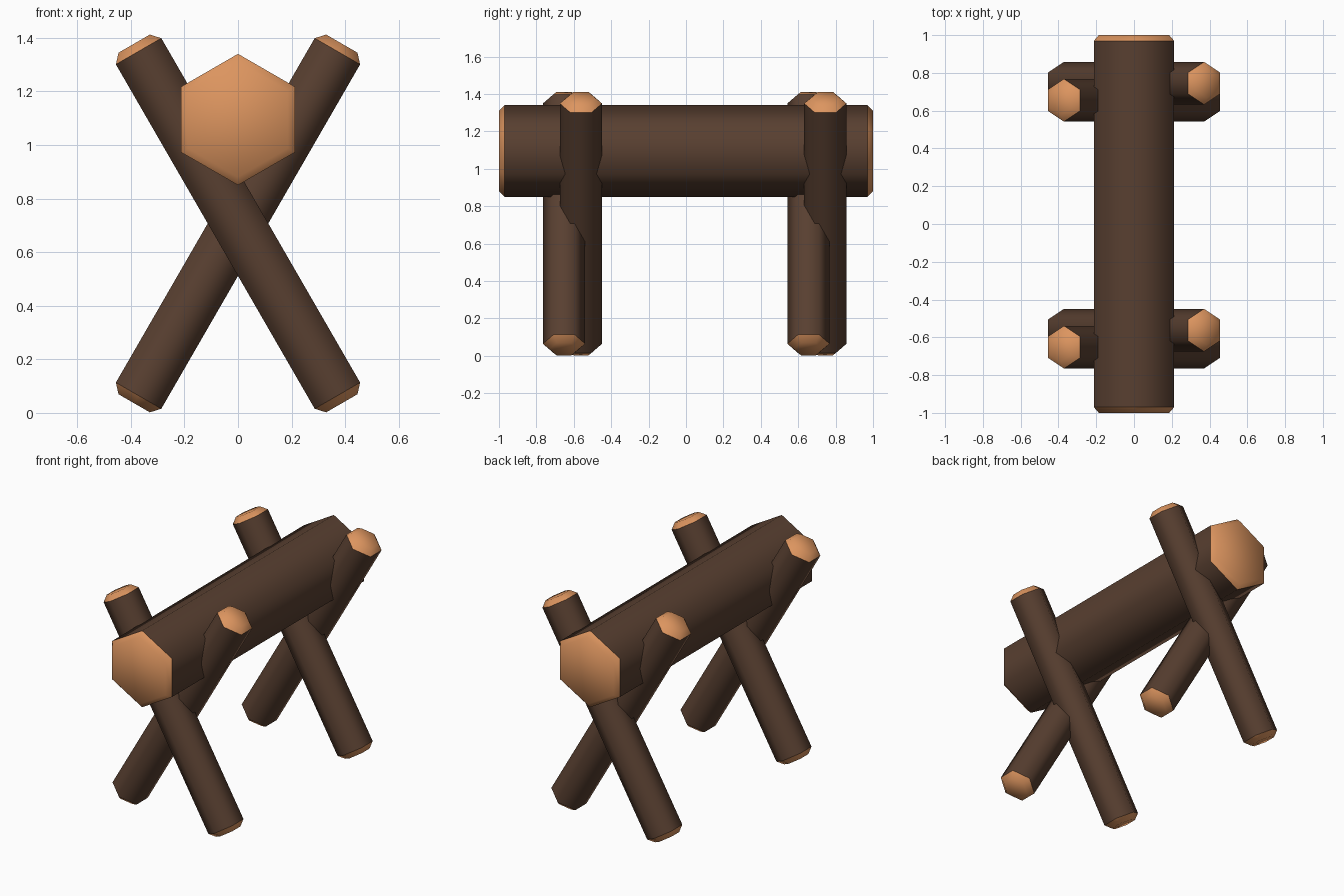
import bpy
import bmesh
import math

if "Cube" in bpy.data.objects:
    bpy.data.objects.remove(bpy.data.objects["Cube"])


def make_material(name, rgb):
    mat = bpy.data.materials.new(name)
    mat.use_nodes = True
    color = (*rgb, 1)
    mat.diffuse_color = color
    mat.node_tree.nodes["Principled BSDF"].inputs["Base Color"].default_value = color
    return mat


bark = make_material("dark bark", (0.098, 0.05, 0.03))
cut_wood = make_material("cut wood", (0.72, 0.3, 0.115))

SIDES = 6


def make_log(name, radius, end_radius, length, chamfer, location, rotation):
    """Six-sided log along local z with chamfered, pale cut ends."""
    half = length / 2
    profile = [(end_radius, -half), (radius, chamfer - half),
               (radius, half - chamfer), (end_radius, half)]
    bm = bmesh.new()
    rings = []
    for r, z in profile:
        angles = [math.pi / 2 + math.tau * i / SIDES for i in range(SIDES)]
        rings.append([bm.verts.new((r * math.cos(a), r * math.sin(a), z)) for a in angles])
    for level, (low, high) in enumerate(zip(rings, rings[1:])):
        for i in range(SIDES):
            j = (i + 1) % SIDES
            face = bm.faces.new((low[i], low[j], high[j], high[i]))
            face.material_index = 0 if level == 1 else 1
    bm.faces.new(rings[0][::-1]).material_index = 1
    bm.faces.new(rings[-1]).material_index = 1

    # Soft shading, kept crisp where bark meets cut wood
    for face in bm.faces:
        face.smooth = True
    for edge in bm.edges:
        first, second = edge.link_faces
        edge.smooth = first.material_index == second.material_index

    mesh = bpy.data.meshes.new(name)
    bm.to_mesh(mesh)
    bm.free()
    mesh.materials.append(bark)
    mesh.materials.append(cut_wood)
    obj = bpy.data.objects.new(name, mesh)
    obj.location = location
    obj.rotation_euler = rotation
    bpy.context.collection.objects.link(obj)
    return obj


# Heavy horizontal log
make_log("main_log", 0.245, 0.215, 2.0, 0.03, (0, 0, 1.095), (math.pi / 2, 0, 0))

# Two crossed pairs of legs
TILT = math.radians(30)
for end, y in (("front", -0.607), ("back", 0.7)):
    for lean, side in (("left", 1), ("right", -1)):
        make_log(f"{end}_leg_leaning_{lean}", 0.113, 0.078, 1.55, 0.033,
                 (0, y + side * 0.045, 0.707), (0, side * TILT, 0))
